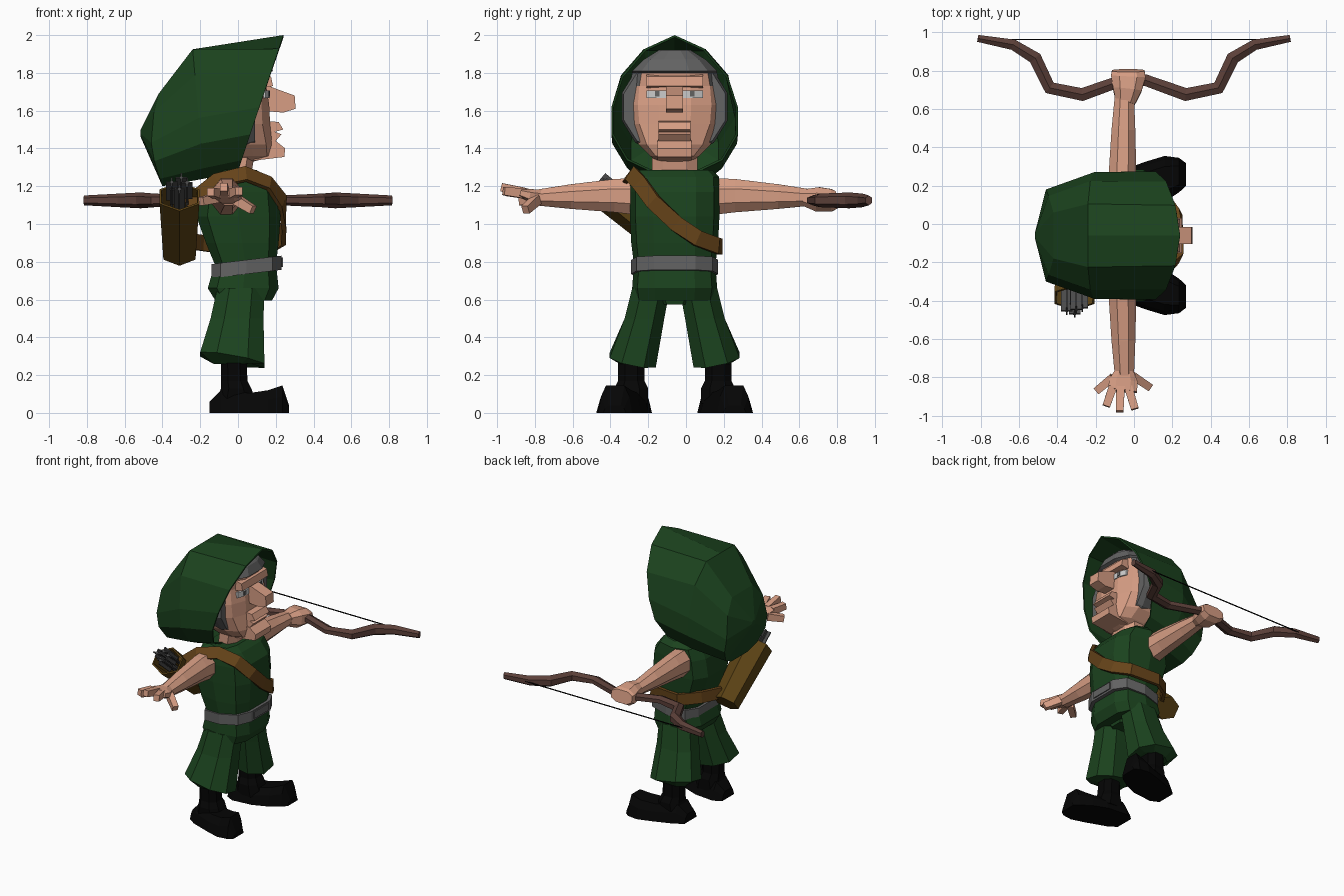
import bpy, bmesh, math
from mathutils import Vector as V

if "Cube" in bpy.data.objects:
    bpy.data.objects.remove(bpy.data.objects["Cube"])

CY = -0.06  # the body's symmetry plane


def mat(name, r, g, b):
    m = bpy.data.materials.new(name)
    m.diffuse_color = (r, g, b, 1)
    m.use_nodes = True
    m.node_tree.nodes["Principled BSDF"].inputs["Base Color"].default_value = m.diffuse_color
    return m


GREEN = mat("green cloth", 0.011, 0.056, 0.013)
SKIN = mat("skin", 0.68, 0.34, 0.23)
GREY = mat("grey", 0.125, 0.125, 0.125)
BLACK = mat("black leather", 0.0015, 0.0015, 0.0015)
WOOD = mat("bow wood", 0.105, 0.05, 0.04)
STRAP = mat("strap brown", 0.135, 0.058, 0.01)
QUIVER = mat("quiver brown", 0.105, 0.055, 0.007)
STEEL = mat("arrow grey", 0.07, 0.07, 0.07)
WHITE = mat("eye white", 0.6, 0.6, 0.6)


def loft(name, rings, m, start=True, end=True, closed=True):
    """Skin a list of equal-length point rings."""
    bm = bmesh.new()
    vs = [[bm.verts.new(p) for p in r] for r in rings]
    n = len(vs[0])
    for a, b in zip(vs, vs[1:]):
        for i in range(n):
            j = (i + 1) % n
            bm.faces.new((a[i], a[j], b[j], b[i]))
    if start:
        bm.faces.new(vs[0])
    if end:
        bm.faces.new(vs[-1])
    bmesh.ops.recalc_face_normals(bm, faces=bm.faces)
    me = bpy.data.meshes.new(name)
    bm.to_mesh(me)
    bm.free()
    me.materials.append(m)
    ob = bpy.data.objects.new(name, me)
    bpy.context.collection.objects.link(ob)
    return ob


def ring(c, u, v, n=8, p=2.0):
    """Superellipse with n corners whose extents are exactly u and v."""
    ang = [(i + 0.5) * 2 * math.pi / n for i in range(n)]
    f = lambda t: math.copysign(abs(t) ** (2 / p), t)
    cs, sn = [f(math.cos(a)) for a in ang], [f(math.sin(a)) for a in ang]
    mc, ms = max(cs), max(sn)
    return [V(c) + V(u) * (a / mc) + V(v) * (b / ms) for a, b in zip(cs, sn)]


def stack(name, rows, m, n=10, p=2.6, cy=CY, tilt=0.0):
    """Horizontal sections: rows of z, x back, x front, half width."""
    rs = []
    for z, x0, x1, hy in rows:
        rx = (x1 - x0) / 2
        rs.append(ring(((x0 + x1) / 2, cy, z), (rx, 0, rx * tilt), (0, hy, 0), n, p))
    return loft(name, rs, m)


def tube(name, pts, m, n=6, p=2.0, **kw):
    """Sections along a path: x, y, z, sideways radius, upward radius."""
    rs = []
    for i, q in enumerate(pts):
        t = (V(pts[min(i + 1, len(pts) - 1)][:3]) - V(pts[max(i - 1, 0)][:3])).normalized()
        s = t.cross(V((0, 0, 1))).normalized()
        rs.append(ring(q[:3], s * q[3], s.cross(t) * q[4], n, p))
    return loft(name, rs, m, **kw)


def prism(name, prof, half, m, cy=CY):
    """Side profile (x, z) extruded across y."""
    return loft(name, [[(x, cy + s * half, z) for x, z in prof] for s in (-1, 1)], m)


def shell(ob, t):
    mod = ob.modifiers.new("thickness", "SOLIDIFY")
    mod.thickness, mod.offset = t, -1


# Hood: peaked opening, flat-topped sections behind it
low = [(.53, 1), (.73, 1), (.92, .76), (1, .4)]
peaked = [(0, 0), (.1, .47), (.3, .84)] + low
flat = [(0, 0), (.0, .5), (.2, .86)] + low
hood = []
for half, xt, zt, xb, zb, w, bulge in (
        (peaked, .24, 2, 0, 1.28, .335, 0), (flat, -.24, 1.925, -.18, 1.24, .33, 0),
        (flat, -.42, 1.69, -.4, 1.2, .24, .05), (flat, -.515, 1.5, -.515, 1.46, .02, 0)):
    hood.append([(xt + (xb - xt) * t - bulge * math.sin(math.pi * t), CY + w * k, zt + (zb - zt) * t)
                 for t, k in half + [(t, -k) for t, k in half[:0:-1]]])
shell(loft("hood", hood, GREEN, start=False), 0.012)

# Head, with grey fringe above the brow and at the temples
head = stack("head", [(1.33, -.1, .08, .09), (1.36, -.14, .19, .13), (1.42, -.18, .19, .19),
                      (1.53, -.2, .17, .24), (1.63, -.2, .165, .25), (1.73, -.2, .15, .24),
                      (1.80, -.2, .16, .225), (1.81, -.2, .185, .225), (1.87, -.12, .16, .165),
                      (1.92, -.05, .11, .085)], SKIN, 12, 2.5)
head.data.materials.append(GREY)
for f in head.data.polygons:
    if f.center.z > 1.8 or (f.center.z > 1.73 and abs(f.center.y - CY) > .15):
        f.material_index = 1
hair = [(-.2, .17, .18), (-.08, .26, .23), (.05, .28, .255), (.09, .27, .24)]
loft("hair", [ring((x, CY, 1.62), (0, hy, 0), (0, 0, hz), 12, 2.1) for x, hy, hz in hair], GREY)
stack("neck", [(1.2, -.08, .06, .12), (1.38, -.06, .09, .12)], SKIN, 8)

# Face features
prism("nose", [(.12, 1.75), (.19, 1.72), (.3, 1.68), (.305, 1.61), (.24, 1.59), (.12, 1.6)], .045, SKIN)
prism("brow", [(.1, 1.80), (.175, 1.78), (.185, 1.73), (.1, 1.715)], .15, SKIN)
prism("lips", [(.1, 1.55), (.215, 1.54), (.24, 1.5), (.195, 1.488), (.23, 1.475), (.2, 1.44), (.1, 1.44)],
      .085, SKIN)
prism("chin", [(.1, 1.45), (.2, 1.44), (.25, 1.40), (.245, 1.355), (.08, 1.335)], .09, SKIN)
for s in (-1, 1):
    eye = [(.1, .045), (.166, .045), (.164, .1), (.145, .15), (.1, .15)]
    iris = [(.12, .08), (.169, .08), (.166, .105), (.12, .105)]
    for nm, pr, z0, z1, m in (("eye", eye, 1.668, 1.708, WHITE), ("iris", iris, 1.675, 1.705, GREY)):
        loft(nm, [[(x, CY + s * y, z) for x, y in pr] for z in (z0, z1)], m)

# Tunic, belt and buckle
stack("tunic", [(.78, -.12, .2, .215), (.9, -.17, .215, .23), (1.04, -.22, .225, .237),
                (1.17, -.2, .21, .237), (1.25, -.16, .15, .235), (1.285, -.1, .1, .2)], GREEN, 10, 3.2)
stack("skirt", [(.8, -.12, .2, .215), (.66, -.16, .215, .225), (.595, -.12, .18, .215)], GREEN, 10, 3.2)
stack("trouser_seat", [(.66, -.1, .13, .14), (.575, -.08, .11, .075)], GREEN, 8, 3)
stack("belt", [(.735, -.14, .23, .23), (.81, -.14, .23, .23)], GREY, 10, 3.2, tilt=.12)
prism("buckle", [(.2, .77), (.237, .772), (.237, .822), (.2, .82)], .085, GREY)

# Trousers and boots
for s in (-1, 1):
    side = "left" if s > 0 else "right"
    leg = [(.66, .015, .125, .125, .1, 0, 0), (.5, -.005, .14, .16, .105, 0, 0),
           (.28, -.03, .17, .222, .122, -.03, .025), (.26, -.03, .1, .222, .07, 0, 0)]
    loft(side + "_trouser", [ring((cx, CY + s * o, z), (rx, 0, dz), (0, s * ry, dy), 8, 2.4)
                             for z, cx, rx, o, ry, dz, dy in leg], GREEN)
    stack(side + "_boot_shaft", [(.05, -.12, .1, .09), (.13, -.09, .07, .09), (.17, -.09, .05, .07),
                                 (.3, -.09, .045, .07)], BLACK, 8, 2.4, CY + s * .23)
    foot = [(-.15, .22, .06, .07), (-.09, .225, .12, .105), (.06, .26, .105, .125),
            (.16, .295, .12, .12), (.235, .315, .145, .09), (.27, .318, .04, .06)]
    loft(side + "_foot", [[(x, CY + s * o + k * hw * (1 - .28 * z / h), z)
                           for k, z in ((-1, 0), (1, 0), (1, h * .6), (.75, h), (-.75, h), (-1, h * .6))]
                          for x, o, h, hw in foot], BLACK)

# Arms
for s, side in ((1, "left"), (-1, "right")):
    tube(side + "_arm", [(-.06, CY + s * .17, 1.145, .08, .1), (-.06, CY + s * .32, 1.15, .072, .088),
                         (-.055, CY + s * .55, 1.145, .062, .065), (-.05, CY + s * .73, 1.14, .05, .042)],
         SKIN, 8)

# Left fist round the bow grip
tube("left_fist", [(-.045, .63, 1.14, .05, .045), (-.035, .7, 1.13, .075, .065),
                   (-.03, .77, 1.125, .09, .06), (-.03, .8, 1.13, .085, .045)], SKIN, 8, 2.6)

# Open right hand
tube("right_palm", [(-.05, -.76, 1.14, .045, .04), (-.055, -.82, 1.15, .075, .035),
                    (-.06, -.87, 1.165, .075, .025)], SKIN, 8, 2.6)
for bx, by, bz, tx, ty, tz in ((-.11, -.80, 1.14, -.195, -.87, 1.12), (-.11, -.85, 1.16, -.145, -.95, 1.17),
                               (-.07, -.85, 1.165, -.075, -.978, 1.195), (-.03, -.85, 1.16, .005, -.965, 1.175),
                               (-.01, -.79, 1.13, .08, -.85, 1.075)):
    tube("right_finger", [(bx, by, bz, .022, .026), (tx, ty, tz, .02, .022)], SKIN, 4)

# Bow and string
limb = [(.06, .75, .03, .03), (.27, .675, .034, .028), (.44, .71, .034, .036), (.515, .865, .034, .042),
        (.63, .935, .028, .036), (.815, .968, .018, .026)]
path = [(-x, y, 1.125, a, b) for x, y, a, b in limb[::-1]] + [(x, y, 1.125, a, b) for x, y, a, b in limb]
tube("bow", path, WOOD, 6)
tube("bow_string", [(-.72, .962, 1.125, .003, .003), (.72, .962, 1.125, .003, .003)], BLACK, 4)

# Quiver and arrows
top, axis = V((-.31, -.385, 1.145)), V((0, .77, -.64))
bottom = top + axis * .47
shell(tube("quiver", [(*top, .105, .1), (*bottom, .085, .085)], QUIVER, 6, start=False), 0.012)
for dx, dz, out in ((-.04, .02, .09), (.04, .03, .07), (0, -.03, .11), (.01, .05, .08), (-.02, 0, .06)):
    o = V((dx, 0, dz))
    a, b, c = top + o + axis * .35, top + o + axis * .06, top + o - axis * out
    tube("arrow_shaft", [(*a, .007, .007), (*c, .007, .007)], STEEL, 4)
    for r1, r2 in ((.03, .004), (.004, .03)):
        tube("arrow_feather", [(*b, r1, r2), (*c, r1, r2)], STEEL, 4)

# Shoulder strap: ribbon facing outward from the chest
pts = [V(p) for p in ((-.27, -.29, 1.1), (-.11, -.32, 1.23), (.04, -.29, 1.265), (.165, -.245, 1.215),
                      (.235, -.175, 1.12), (.243, -.05, 1.0), (.233, .06, .925), (.165, .165, .885),
                      (-.06, .182, .88), (-.19, .09, .90), (-.27, -.03, .91))]
sections = []
for i, q in enumerate(pts):
    t = (pts[min(i + 1, len(pts) - 1)] - pts[max(i - 1, 0)]).normalized()
    out = q - V((0.0, CY, q.z - (.15 if q.z > 1.2 else 0)))
    out = (out - t * out.dot(t)).normalized()
    w = t.cross(out) * .042
    o = out * .012
    sections.append([q + w + o, q - w + o, q - w - o, q + w - o])
loft("shoulder_strap", sections, STRAP)
